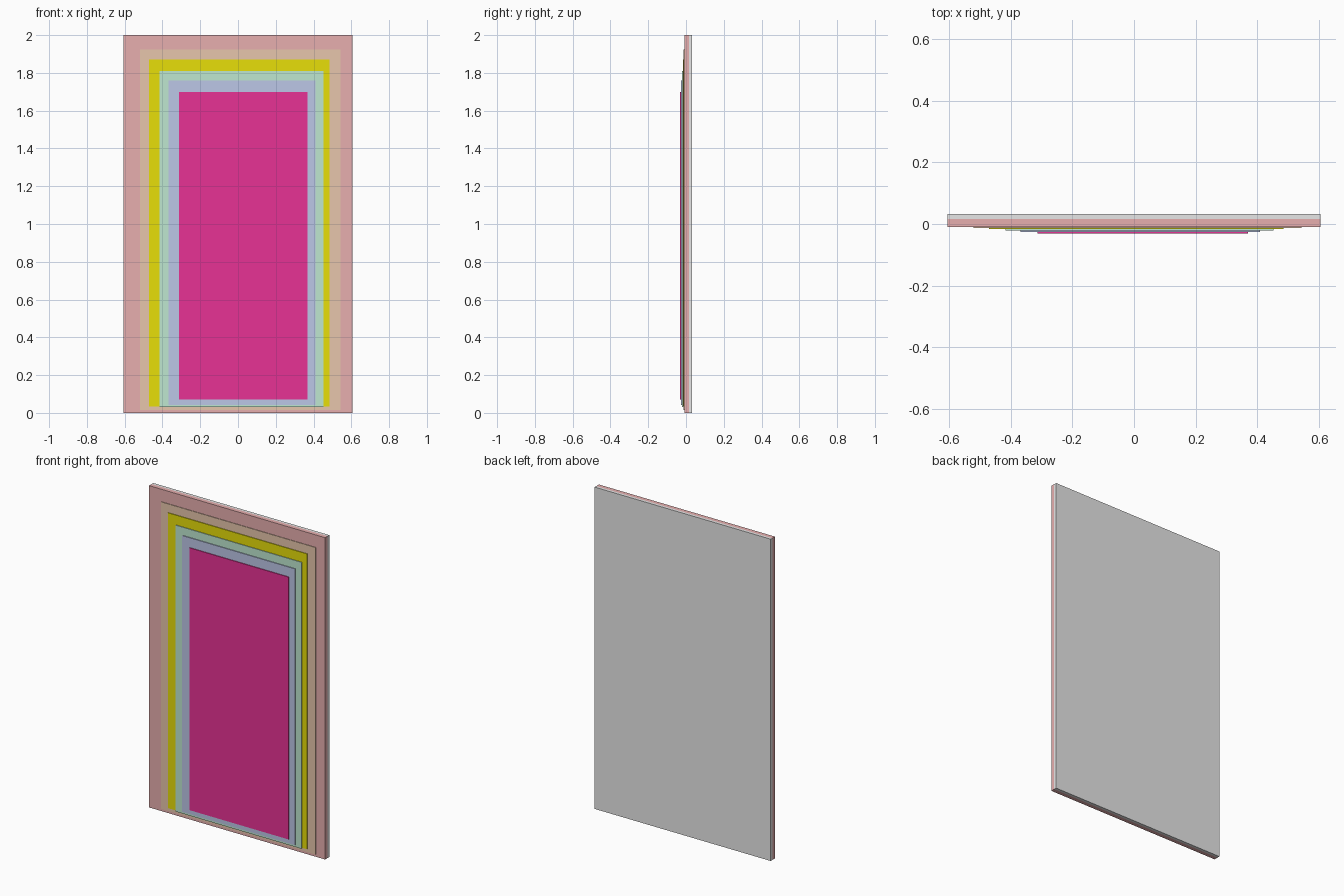
import bpy

if "Cube" in bpy.data.objects:
    bpy.data.objects.remove(bpy.data.objects["Cube"])


def linear(c):
    c /= 255
    return c / 12.92 if c <= 0.04045 else ((c + 0.055) / 1.055) ** 2.4


def material(name, rgb):
    m = bpy.data.materials.new(name)
    m.diffuse_color = (*[linear(c) for c in rgb], 1)
    m.use_nodes = True
    m.node_tree.nodes["Principled BSDF"].inputs["Base Color"].default_value = m.diffuse_color
    return m


def slab(name, x0, x1, y0, y1, z0, z1, mat):
    bpy.ops.mesh.primitive_cube_add(
        size=1, location=((x0 + x1) / 2, (y0 + y1) / 2, (z0 + z1) / 2))
    o = bpy.context.object
    o.name = name
    o.scale = (x1 - x0, y1 - y0, z1 - z0)
    bpy.ops.object.transform_apply(location=False, rotation=False, scale=True)
    o.data.materials.append(mat)


# White backing board
slab("backing_board", -0.605, 0.605, 0.016, 0.033, 0, 2,
     material("white", (255, 255, 255)))

# Stepped coloured sheets, back to front: x range, z range, front y
sheets = [
    ("pink", (255, 193, 193), -0.605, 0.605, 0.0, 2.0, -0.009),
    ("beige", (255, 219, 190), -0.52, 0.543, 0.015, 1.923, -0.0125),
    ("yellow", (255, 246, 12), -0.47, 0.485, 0.035, 1.87, -0.017),
    ("pale green", (193, 234, 210), -0.416, 0.452, 0.03, 1.81, -0.021),
    ("pale blue", (196, 207, 240), -0.367, 0.409, 0.043, 1.76, -0.026),
    ("magenta", (255, 57, 165), -0.313, 0.369, 0.07, 1.70, -0.031),
]
back = 0.016
for name, rgb, x0, x1, z0, z1, front in sheets:
    slab(name.replace(" ", "_") + "_sheet", x0, x1, front, back, z0, z1,
         material(name, rgb))
    back = front
